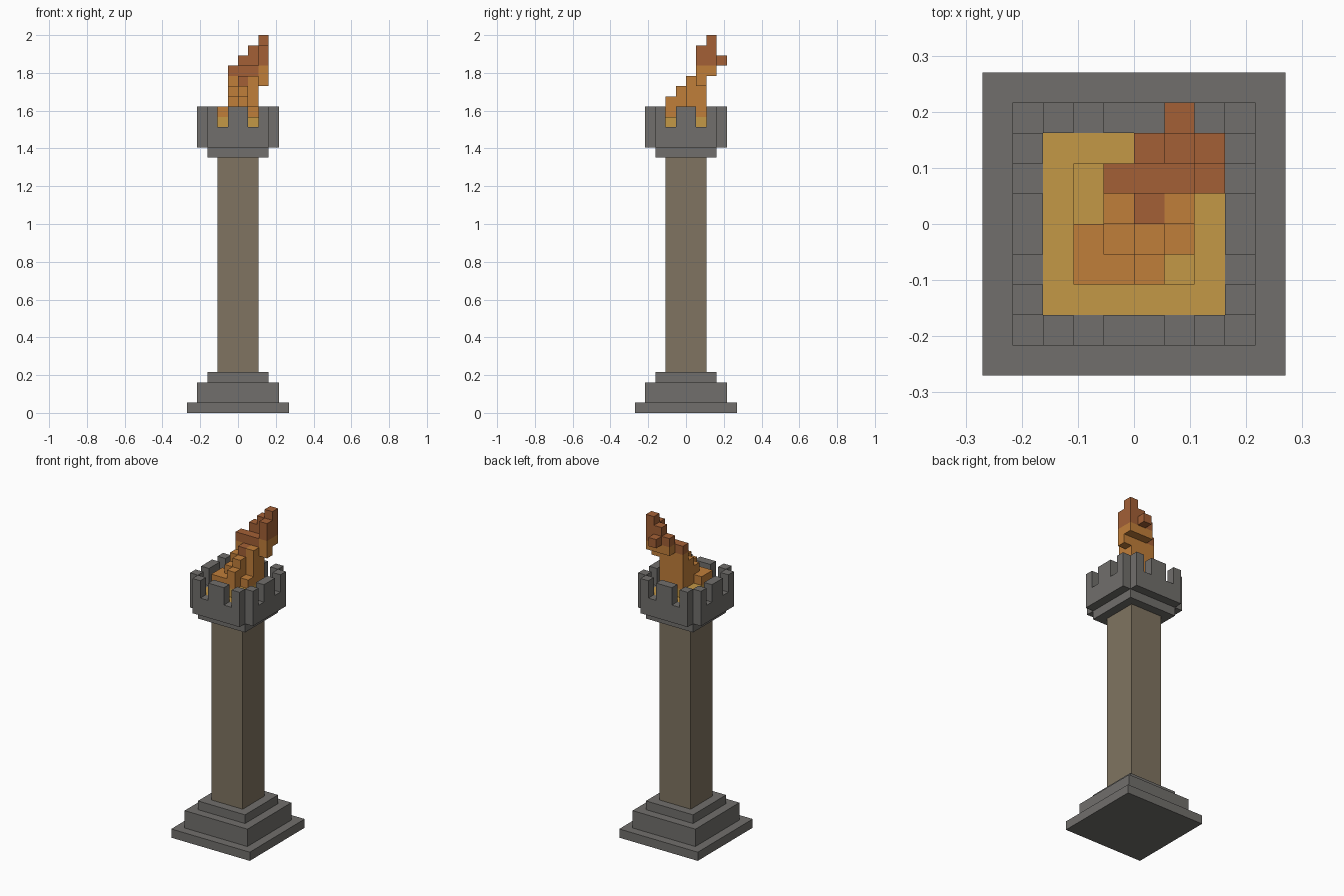
import bpy, bmesh, math
from mathutils import Vector

if "Cube" in bpy.data.objects:
    bpy.data.objects.remove(bpy.data.objects["Cube"])

U = 2 / 37  # one block of the grid


def material(name, rgb):
    m = bpy.data.materials.new(name)
    lin = [((c / 255 + 0.055) / 1.055) ** 2.4 for c in rgb]
    m.diffuse_color = (*lin, 1)
    m.use_nodes = True
    m.node_tree.nodes["Principled BSDF"].inputs["Base Color"].default_value = m.diffuse_color
    return m


STONE = material("grey_stone", (113, 111, 108))
SHAFT = material("brown_stone", (128, 116, 97))
YELLOW = material("flame_yellow", (196, 152, 70))
ORANGE = material("flame_orange", (192, 126, 58))
RUST = material("flame_rust", (163, 96, 54))


def finish(bm, name, mats):
    mesh = bpy.data.meshes.new(name)
    bm.to_mesh(mesh)
    bm.free()
    for m in mats:
        mesh.materials.append(m)
    ob = bpy.data.objects.new(name, mesh)
    bpy.context.collection.objects.link(ob)
    return ob


def slab(name, half, z0, z1, mat):
    """Centred square block, sizes in grid units."""
    bm = bmesh.new()
    bmesh.ops.create_cube(bm, size=1)
    for v in bm.verts:
        v.co = Vector((v.co.x * 2 * half, v.co.y * 2 * half,
                       z0 if v.co.z < 0 else z1)) * U
    return finish(bm, name, [mat])


def blocks(name, cells, mats):
    """Outer skin of a set of unit blocks; cells maps (x, y, z) to a material slot."""
    bm = bmesh.new()
    verts = {}
    for c, slot in cells.items():
        for axis in range(3):
            for side in (0, 1):
                n = list(c)
                n[axis] += 2 * side - 1
                if tuple(n) in cells:
                    continue
                a, b = (axis + 1) % 3, (axis + 2) % 3
                ring = []
                for da, db in ((0, 0), (1, 0), (1, 1), (0, 1)):
                    p = list(c)
                    p[axis] += side
                    p[a] += da
                    p[b] += db
                    p = tuple(p)
                    if p not in verts:
                        verts[p] = bm.verts.new(Vector(p) * U)
                    ring.append(verts[p])
                f = bm.faces.new(ring if side else ring[::-1])
                f.material_index = slot
    bmesh.ops.dissolve_limit(bm, angle_limit=math.radians(1), verts=bm.verts,
                             edges=bm.edges, delimit={'MATERIAL'})
    return finish(bm, name, mats)


# stepped foot, shaft and collar
slab("foot_plate", 5, 0, 1, STONE)
slab("foot_block", 4, 1, 3, STONE)
slab("foot_step", 3, 3, 4, STONE)
slab("shaft", 2, 4, 25, SHAFT)
slab("collar", 3, 25, 26, STONE)

# crown: open-cornered bowl with notched walls
crown = {}
for x in range(-4, 4):
    for y in range(-4, 4):
        wall_x, wall_y = x in (-4, 3), y in (-4, 3)
        if wall_x and wall_y:
            continue
        along = y if wall_x else x
        if wall_x or wall_y:
            top = 28 if along in (-2, 1) else 30
        else:
            top = 27
        for z in range(26, top):
            crown[x, y, z] = 0
blocks("crown", crown, [STONE])

# ember bed, then leaning flame columns: x, y, bottom, top, start of rust colour
fire = {(x, y, 27): 0 for x in range(-3, 3) for y in range(-3, 3)}
fire.update({(x, y, 28): 0 for x in range(-2, 2) for y in range(-2, 2)})
columns = [
    (-2, -2, 29, 30, 40), (-1, -2, 29, 30, 40), (0, -2, 29, 31, 40),
    (-2, -1, 29, 30, 40), (-1, -1, 29, 31, 40), (0, -1, 29, 32, 40), (1, -1, 29, 30, 40),
    (-1, 0, 29, 32, 40), (0, 0, 29, 33, 32), (1, 0, 29, 33, 40),
    (-1, 1, 29, 34, 33), (0, 1, 29, 34, 33), (1, 1, 29, 34, 33), (2, 1, 32, 36, 34),
    (0, 2, 33, 35, 34), (1, 2, 33, 36, 34), (2, 2, 33, 37, 34),
    (1, 3, 34, 35, 34),
]
for x, y, z0, z1, rust in columns:
    for z in range(z0, z1):
        fire[x, y, z] = 2 if z >= rust else 1
blocks("flame", fire, [YELLOW, ORANGE, RUST])
